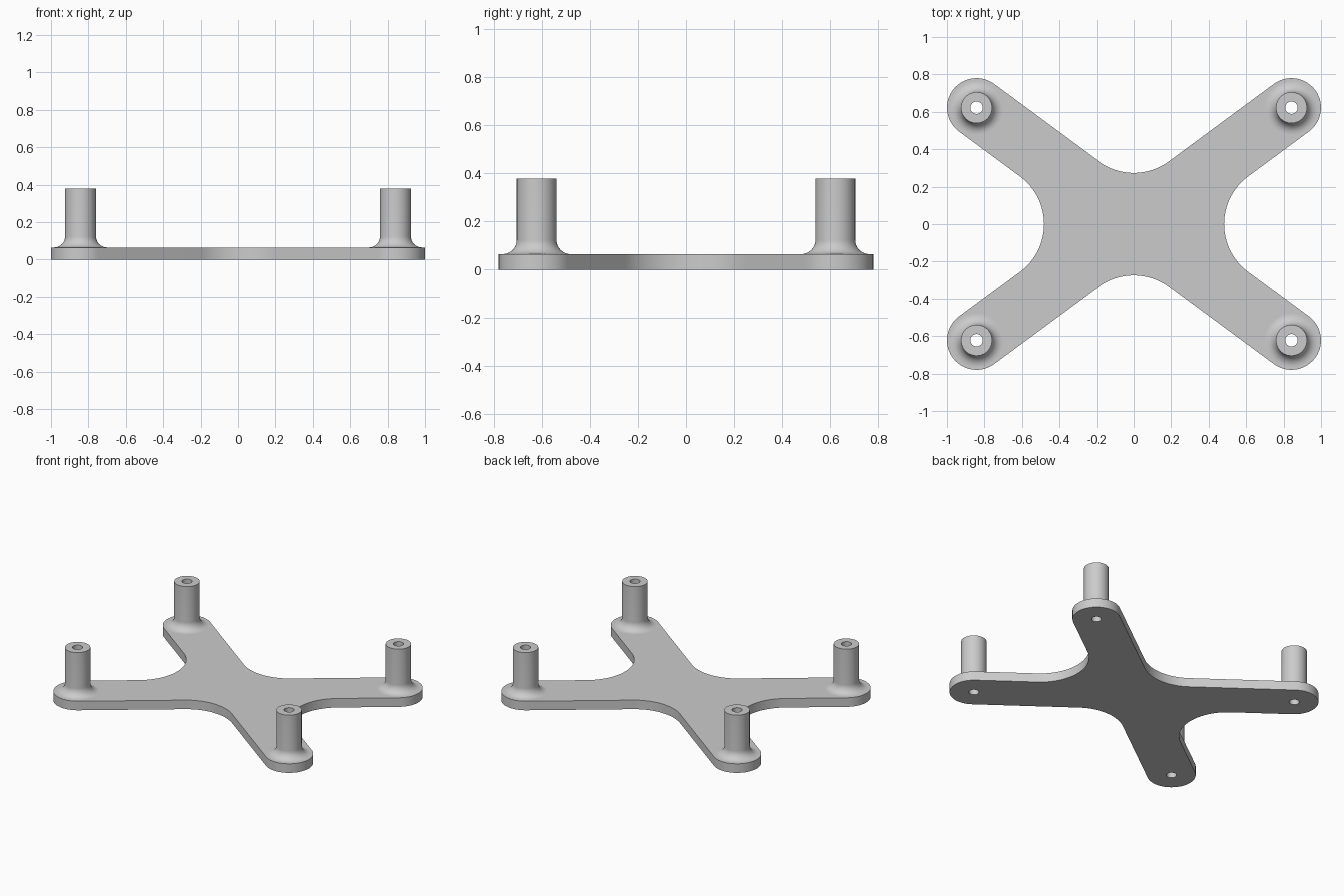
import bpy, bmesh, math
from mathutils import Vector

if "Cube" in bpy.data.objects:
    bpy.data.objects.remove(bpy.data.objects["Cube"])

PX, PY = 0.842, 0.622          # post centres
END_R, BLEND_R = 0.158, 0.317  # arm end radius, blend between arms
THICK, TOP = 0.065, 0.38
POST_R, HOLE_R, FILLET = 0.083, 0.033, 0.058
SEG = 48
ARM = math.atan2(PY, PX)


def arc(cx, cy, r, a0, a1, n):
    return [(cx + r * math.cos(a0 + (a1 - a0) * i / n),
             cy + r * math.sin(a0 + (a1 - a0) * i / n)) for i in range(n + 1)]


# Cross outline: rounded arm ends joined by concave blends
side_c = (END_R + BLEND_R) / math.sin(ARM)
back_c = (END_R + BLEND_R) / math.cos(ARM)
h = math.pi / 2
ends = [ARM, math.pi - ARM, math.pi + ARM, -ARM]
blends = [(0, back_c), (-side_c, 0), (0, -back_c), (side_c, 0)]
outline = []
for i, a in enumerate(ends):
    cx, cy = math.copysign(PX, math.cos(a)), math.copysign(PY, math.sin(a))
    outline += arc(cx, cy, END_R, a - h, a + h, 24)
    # the concave blend sweeps clockwise to the next arm
    start, stop = a - h, ends[(i + 1) % 4] + h
    while stop > start:
        stop -= 2 * math.pi
    while start - stop > math.pi:
        stop += 2 * math.pi
    outline += arc(*blends[i], BLEND_R, start, stop, 24)

bm = bmesh.new()


def loop(points, z):
    verts = [bm.verts.new((x, y, z)) for x, y in points]
    edges = [bm.edges.new((verts[i - 1], verts[i])) for i in range(len(verts))]
    return verts, edges


def bridge(a, b):
    for i in range(len(a)):
        bm.faces.new((a[i - 1], a[i], b[i], b[i - 1]))


# Plate rim
low, low_edges = loop(outline, 0)
high, high_edges = loop(outline, THICK)
bridge(low, high)

# Hollow posts: fillet, tube wall, annular top, bore down through the plate
profile = [(POST_R + FILLET * (1 - math.sin(t)), THICK + FILLET * (1 - math.cos(t)))
           for t in (h * i / 10 for i in range(11))]
profile += [(POST_R, TOP), (HOLE_R, TOP), (HOLE_R, 0)]
for sx in (-1, 1):
    for sy in (-1, 1):
        rings = [loop(arc(sx * PX, sy * PY, r, 0, 2 * math.pi, SEG)[:-1], z)
                 for r, z in profile]
        for a, b in zip(rings, rings[1:]):
            bridge(a[0], b[0])
        high_edges += rings[0][1]
        low_edges += rings[-1][1]
        for e in rings[0][1]:
            e.smooth = False

# Flat top and underside of the plate with the post openings
for edges, up in ((high_edges, 1), (low_edges, -1)):
    bmesh.ops.triangle_fill(bm, edges=edges, use_beauty=True, normal=Vector((0, 0, up)))
bmesh.ops.recalc_face_normals(bm, faces=bm.faces[:])

mesh = bpy.data.meshes.new("cross_bracket")
bm.to_mesh(mesh)
bm.free()
bracket = bpy.data.objects.new("cross_bracket", mesh)
bpy.context.collection.objects.link(bracket)

grey = bpy.data.materials.new("plain_grey")
grey.diffuse_color = (0.6, 0.6, 0.6, 1)
grey.use_nodes = True
grey.node_tree.nodes["Principled BSDF"].inputs["Base Color"].default_value = grey.diffuse_color
mesh.materials.append(grey)

bpy.context.view_layer.objects.active = bracket
bracket.select_set(True)
bpy.ops.object.shade_smooth_by_angle(angle=math.radians(30))
